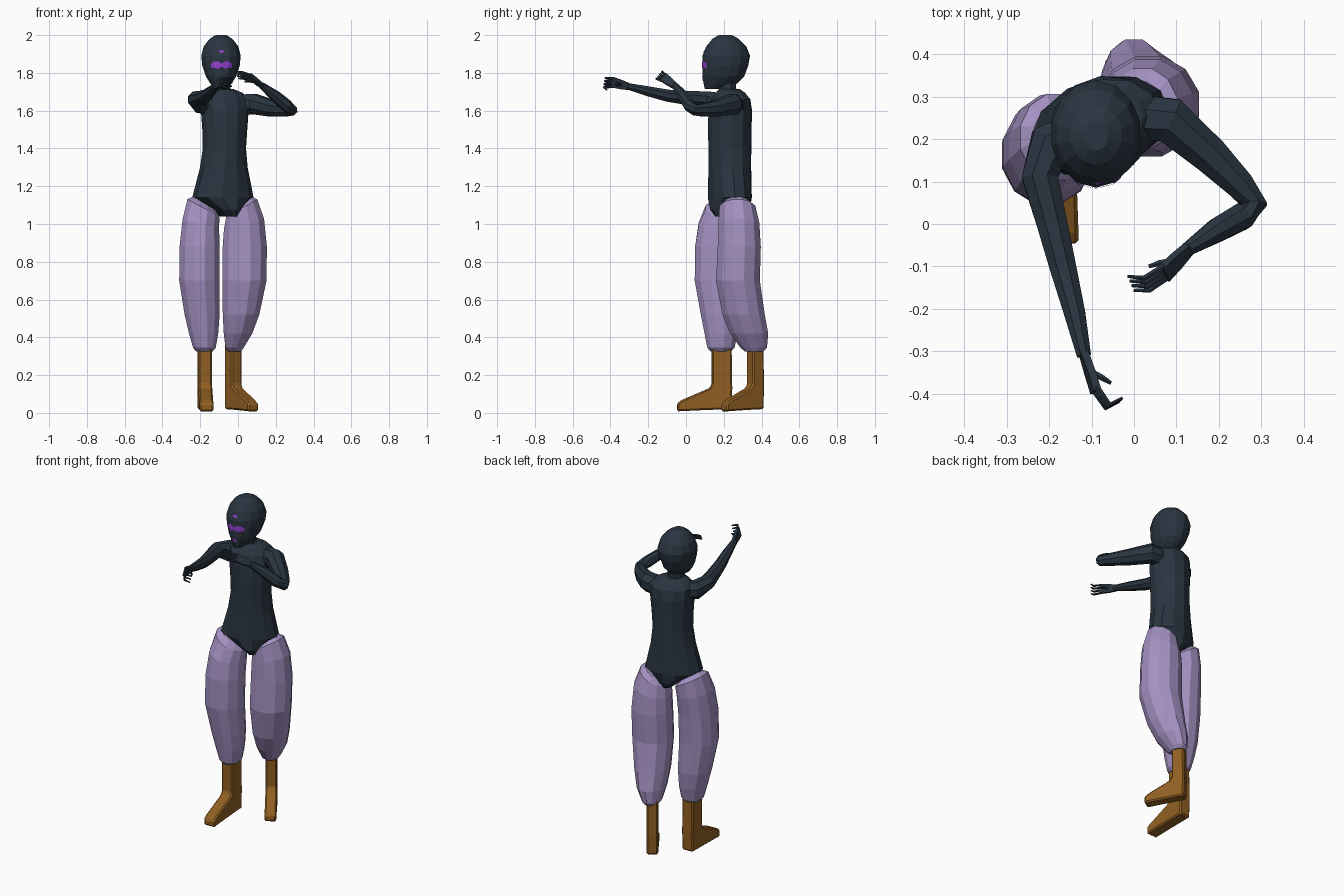
import bpy, bmesh, math
from mathutils import Vector
from mathutils.bvhtree import BVHTree


def material(name, rgb):
    m = bpy.data.materials.new(name)
    m.diffuse_color = (*rgb, 1)
    return m


DARK = material("dark_slate", (0.023, 0.036, 0.053))
LILAC = material("lilac", (0.37, 0.285, 0.54))
BROWN = material("brown", (0.28, 0.115, 0.016))
VIOLET = material("violet", (0.30, 0.05, 0.62))


def finish(name, bm, mat):
    bmesh.ops.recalc_face_normals(bm, faces=bm.faces)
    me = bpy.data.meshes.new(name)
    bm.to_mesh(me)
    bm.free()
    me.materials.append(mat)
    ob = bpy.data.objects.new(name, me)
    bpy.context.collection.objects.link(ob)
    return ob


def skin(name, rings, mat):
    """Closed mesh through a list of equal point rings."""
    bm = bmesh.new()
    loops = [[bm.verts.new(p) for p in r] for r in rings]
    n = len(loops[0])
    for a, b in zip(loops, loops[1:]):
        for i in range(n):
            j = (i + 1) % n
            bm.faces.new((a[i], a[j], b[j], b[i]))
    bm.faces.new(loops[0])
    bm.faces.new(loops[-1])
    return finish(name, bm, mat)


def loft(name, sections, mat, sides=12, turn=0.0):
    """Horizontal ellipses (z, cx, cy, half_x, half_y[, tilt]); tilt lifts z along x."""
    rings = []
    c, s = math.cos(math.radians(turn)), math.sin(math.radians(turn))
    for z, cx, cy, hx, hy, *tilt in sections:
        ring = []
        for i in range(sides):
            a = 2 * math.pi * (i + 0.5) / sides
            u, v = hx * math.cos(a), hy * math.sin(a)
            x, y = u * c - v * s, u * s + v * c
            ring.append((cx + x, cy + y, z + (tilt[0] * x if tilt else 0)))
        rings.append(ring)
    return skin(name, rings, mat)


def tube(name, path, mat=DARK, sides=8):
    """Round limb through (x, y, z, radius) points."""
    pts = [Vector(p[:3]) for p in path]
    rings = []
    for i, p in enumerate(pts):
        t = (pts[min(i + 1, len(pts) - 1)] - pts[max(i - 1, 0)]).normalized()
        ref = Vector((0, 1, 0)) if abs(t.z) > 0.9 else Vector((0, 0, 1))
        u = t.cross(ref).normalized()
        v = u.cross(t)
        rings.append([p + path[i][3] * (u * math.cos(a) + v * math.sin(a))
                      for a in (2 * math.pi * (k + 0.5) / sides for k in range(sides))])
    return skin(name, rings, mat)


# Torso with a leotard-shaped lower end
loft("torso", [
    (1.04, -0.05, 0.235, 0.04, 0.085), (1.075, -0.06, 0.233, 0.075, 0.108),
    (1.14, -0.08, 0.232, 0.168, 0.112), (1.20, -0.078, 0.232, 0.153, 0.112),
    (1.30, -0.075, 0.232, 0.128, 0.112), (1.40, -0.072, 0.232, 0.115, 0.114),
    (1.50, -0.07, 0.232, 0.12, 0.115), (1.60, -0.07, 0.234, 0.128, 0.115),
    (1.66, -0.072, 0.238, 0.135, 0.10), (1.695, -0.075, 0.235, 0.10, 0.075),
    (1.715, -0.08, 0.23, 0.055, 0.055)], DARK, 12, 20)
tube("neck", [(-0.075, 0.235, 1.64, 0.06), (-0.085, 0.22, 1.71, 0.05),
              (-0.09, 0.215, 1.80, 0.05)])

# Head
head = loft("head", [
    (1.715, -0.09, 0.145, 0.03, 0.045), (1.74, -0.09, 0.18, 0.055, 0.086),
    (1.78, -0.09, 0.198, 0.082, 0.11), (1.84, -0.09, 0.208, 0.102, 0.122),
    (1.89, -0.09, 0.213, 0.107, 0.126), (1.94, -0.09, 0.213, 0.094, 0.106),
    (1.98, -0.09, 0.21, 0.062, 0.07), (2.0, -0.09, 0.208, 0.03, 0.035)], DARK, 14)

# Face marks: thin plates laid on the front of the head
tree = BVHTree.FromPolygons([v.co for v in head.data.vertices],
                            [tuple(p.vertices) for p in head.data.polygons])


def face_mark(name, cx, half, low, high, cols=12, rows=4):
    bm = bmesh.new()
    grid = []
    for i in range(cols + 1):
        t = -1 + 2 * i / cols
        column = []
        for j in range(rows + 1):
            z = low(t) + (high(t) - low(t)) * j / rows
            hit = tree.ray_cast(Vector((cx + t * half, -1, z)), Vector((0, 1, 0)))[0]
            column.append(bm.verts.new((cx + t * half, hit.y - 0.003, z)))
        grid.append(column)
    for a, b in zip(grid, grid[1:]):
        for j in range(rows):
            bm.faces.new((a[j], b[j], b[j + 1], a[j + 1]))
    finish(name, bm, VIOLET)


face_mark("eye_band", -0.087, 0.056,
          lambda t: 1.826 + 0.008 * math.cos(9 * t) * (1 - abs(t)),
          lambda t: 1.848 + 0.014 * abs(math.sin(math.pi * t)))
face_mark("forehead_mark", -0.087, 0.015, lambda t: 1.905 + 0.006 * abs(t),
          lambda t: 1.922 - 0.006 * abs(t), 4, 2)
face_mark("chin_mark", -0.087, 0.011, lambda t: 1.752 + 0.008 * abs(t),
          lambda t: 1.782 - 0.008 * abs(t), 4, 2)

# Arms
tube("right_arm", [
    (-0.12, 0.215, 1.63, 0.06), (-0.20, 0.185, 1.64, 0.056), (-0.222, 0.11, 1.66, 0.046),
    (-0.193, 0.0, 1.668, 0.039), (-0.168, -0.10, 1.68, 0.034),
    (-0.14, -0.21, 1.705, 0.027), (-0.118, -0.31, 1.73, 0.018)])
tube("left_arm", [
    (0.0, 0.25, 1.63, 0.06), (0.085, 0.245, 1.635, 0.058), (0.18, 0.162, 1.612, 0.047),
    (0.25, 0.092, 1.603, 0.037), (0.285, 0.045, 1.603, 0.031), (0.255, 0.018, 1.628, 0.034),
    (0.20, -0.012, 1.675, 0.031), (0.125, -0.06, 1.735, 0.017)])


# Hands: palm, four fingers spread over the knuckles, and a thumb
def hand(side, wrist, knuckle, spread, bend, tip, thumb):
    w, k, s = Vector(wrist), Vector(knuckle), Vector(spread)
    n = (k - w).cross(s).normalized() * 0.009
    mid = w.lerp(k, 0.5)
    skin(side + "_palm", [[c + d * s + e * n for d, e in
                           ((-f, -1), (f, -1), (f, 1), (-f, 1))]
                          for c, f in ((w, 0.7), (mid, 1.0), (k, 1.1))], DARK)
    for i, name in enumerate(("index", "middle", "ring", "little")):
        o = s * (0.9 - 0.6 * i)
        tube(f"{side}_{name}_finger", [
            (*(k + o - (k - w) * 0.1), 0.008), (*(Vector(bend) + o * 1.15), 0.0065),
            (*(Vector(tip) + o * 1.3), 0.004)], sides=6)
    t = Vector(thumb)
    tube(side + "_thumb", [(*mid, 0.01), (*(mid.lerp(t, 0.6) + s * 0.2), 0.008),
                           (*t, 0.005)], sides=6)


hand("right", (-0.12, -0.30, 1.727), (-0.09, -0.395, 1.752), (0.004, 0.004, 0.024),
     (-0.062, -0.43, 1.748), (-0.032, -0.415, 1.738), (-0.055, -0.375, 1.735))
hand("left", (0.13, -0.057, 1.73), (0.07, -0.118, 1.776), (-0.006, 0.014, 0.016),
     (0.03, -0.142, 1.786), (-0.008, -0.14, 1.79), (0.035, -0.10, 1.755))

# Baggy trouser legs, tops sloping down towards the crotch
loft("right_trouser_leg", [
    (0.325, -0.178, 0.185, 0.045, 0.055), (0.345, -0.178, 0.185, 0.062, 0.075),
    (0.42, -0.182, 0.185, 0.08, 0.09), (0.52, -0.19, 0.18, 0.096, 0.105),
    (0.70, -0.204, 0.162, 0.111, 0.12), (0.88, -0.203, 0.168, 0.11, 0.124),
    (1.00, -0.197, 0.185, 0.10, 0.122, -0.25), (1.085, -0.183, 0.205, 0.088, 0.105, -0.55),
    (1.11, -0.178, 0.21, 0.06, 0.07, -0.6)], LILAC, 12)
loft("left_trouser_leg", [
    (0.325, -0.018, 0.36, 0.036, 0.05), (0.345, -0.018, 0.358, 0.05, 0.073),
    (0.42, 0.0, 0.335, 0.078, 0.104), (0.52, 0.016, 0.305, 0.10, 0.116),
    (0.70, 0.034, 0.275, 0.121, 0.12), (0.88, 0.036, 0.282, 0.121, 0.118),
    (1.00, 0.032, 0.28, 0.11, 0.112, 0.25), (1.085, 0.02, 0.272, 0.085, 0.098, 0.55),
    (1.11, 0.015, 0.268, 0.06, 0.07, 0.6)], LILAC, 12)


# Boots: side profile (distance from heel, height) given width, then turned
def boot(name, heel, yaw, length, shaft, width):
    prof = [(0, 0.02), (length * 0.5, 0.015), (length, 0.008), (length, 0.05),
            (length - 0.025, 0.068), (shaft + 0.015, 0.13), (shaft, 0.15),
            (shaft, 0.38), (0, 0.38), (-0.004, 0.13)]
    a = math.radians(yaw)
    fwd, out = Vector((math.sin(a), -math.cos(a), 0)), Vector((math.cos(a), math.sin(a), 0))
    rings = [[Vector(heel) + fwd * d + out * w + Vector((0, 0, z)) for d, z in prof]
             for w in (-width / 2, width / 2)]
    ob = skin(name, rings, BROWN)
    bev = ob.modifiers.new("soft_edges", 'BEVEL')
    bev.width, bev.segments = 0.008, 1


boot("right_boot", (-0.177, 0.24, 0), 2, 0.287, 0.103, 0.074)
boot("left_boot", (-0.044, 0.396, 0), 33, 0.232, 0.07, 0.066)
